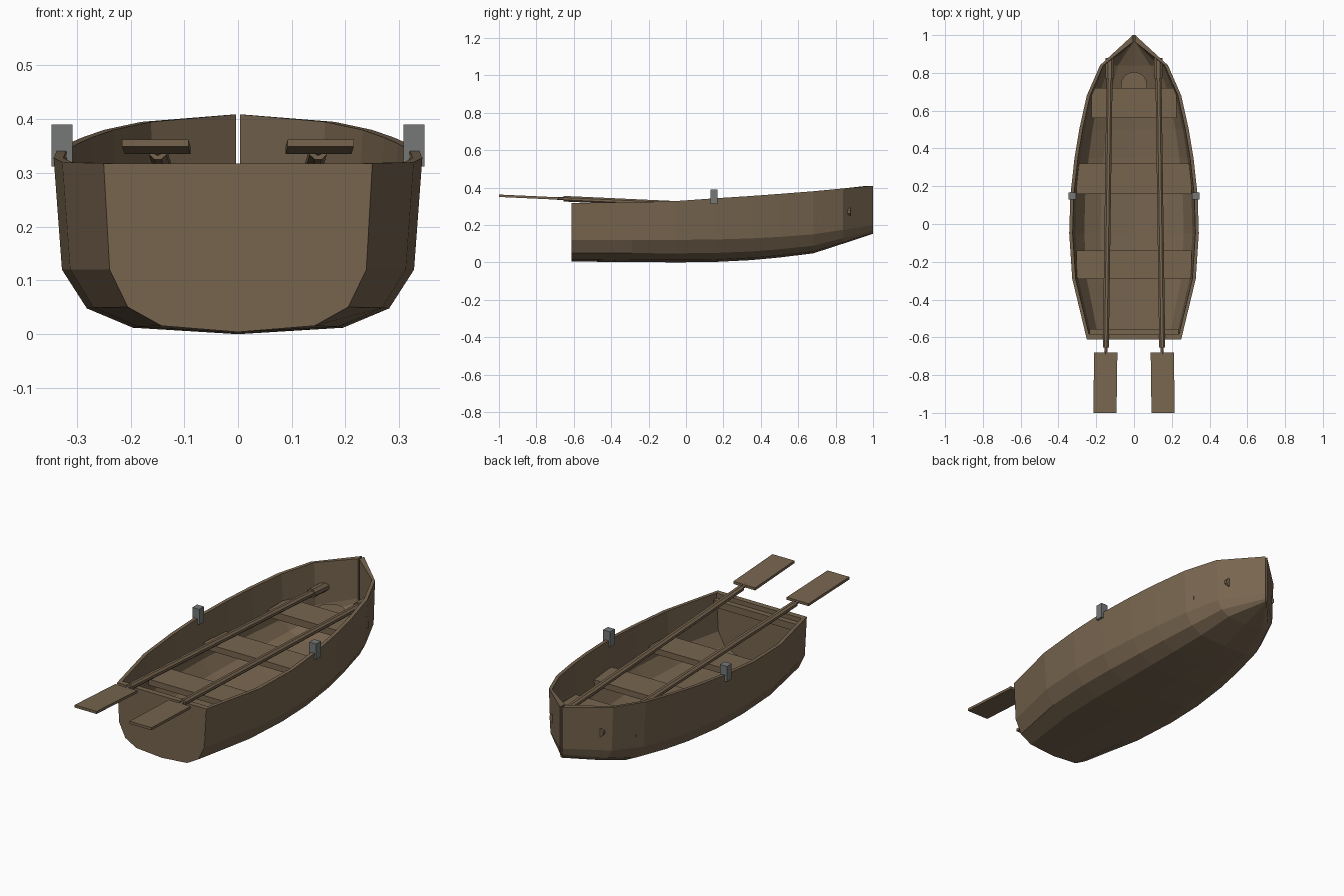
import bpy, bmesh, math
from mathutils import Vector

if "Cube" in bpy.data.objects:
    bpy.data.objects.remove(bpy.data.objects["Cube"])


def material(name, rgb):
    m = bpy.data.materials.new(name)
    m.diffuse_color = (*rgb, 1)
    m.use_nodes = True
    m.node_tree.nodes["Principled BSDF"].inputs["Base Color"].default_value = m.diffuse_color
    return m


WOOD = material("brown wood", (0.185, 0.13, 0.078))
METAL = material("grey metal", (0.18, 0.19, 0.19))


def finish(name, bm, mat):
    bmesh.ops.recalc_face_normals(bm, faces=bm.faces)
    me = bpy.data.meshes.new(name)
    bm.to_mesh(me)
    bm.free()
    me.materials.append(mat)
    ob = bpy.data.objects.new(name, me)
    bpy.context.collection.objects.link(ob)
    return ob


def box(name, lo, hi, mat=WOOD):
    bm = bmesh.new()
    bmesh.ops.create_cube(bm, size=1)
    for v in bm.verts:
        v.co = [(a + b) / 2 + c * (b - a) for a, b, c in zip(lo, hi, v.co)]
    return finish(name, bm, mat)


# Hull stations: y, half beam, sheer z, chine z, keel z
STATIONS = [
    (-0.61, 0.25, 0.318, 0.12, 0.004), (-0.29, 0.327, 0.32, 0.12, 0.002),
    (-0.05, 0.343, 0.328, 0.12, 0.0), (0.15, 0.337, 0.342, 0.122, 0.002),
    (0.35, 0.315, 0.355, 0.128, 0.012), (0.5, 0.29, 0.366, 0.136, 0.026),
    (0.68, 0.25, 0.38, 0.15, 0.048), (0.84, 0.18, 0.395, 0.174, 0.1),
    (1.0, 0.006, 0.409, 0.2, 0.153)]
GAP, THICK = 0.004, 0.018


def half_section(st):
    y, w, sz, cz, kz = st
    prof = [(0, kz), (0.57, kz + 0.1 * (cz - kz)), (0.82, kz + 0.4 * (cz - kz)),
            (0.955, cz), (1, sz)]
    return [(max(w * f, GAP) if f else 0, z) for f, z in prof]


def mirrored(half):
    return [(-x, z) for x, z in reversed(half[1:])] + half


# Hull shell, split by a narrow slit at the stem
bm = bmesh.new()
rings = []
for st in STATIONS:
    outer = half_section(st)
    inner = [(max(x - THICK, GAP) if x else 0, z + t) for (x, z), t in
             zip(outer, (THICK, THICK, 0.015, 0.008, 0))]
    yi = st[0] - (0.035 if st is STATIONS[-1] else 0)
    ring = [bm.verts.new((x, st[0], z)) for x, z in mirrored(outer)]
    ring += [bm.verts.new((x, yi, z)) for x, z in reversed(mirrored(inner))]
    rings.append(ring)
n = len(rings[0])
for a, b in zip(rings, rings[1:]):
    for i in range(n):
        j = (i + 1) % n
        bm.faces.new((a[i], a[j], b[j], b[i]))
for r in (rings[0], rings[-1]):
    for i in range(n // 2 - 1):
        bm.faces.new((r[i], r[i + 1], r[n - 2 - i], r[n - 1 - i]))
finish("hull", bm, WOOD)

# Transom plate and its inner ledge
bm = bmesh.new()
sec = mirrored(half_section(STATIONS[0]))
face = bm.faces.new([bm.verts.new((x * 0.995, -0.611, z)) for x, z in sec])
ext = bmesh.ops.extrude_face_region(bm, geom=[face])["geom"]
for v in ext:
    if isinstance(v, bmesh.types.BMVert):
        v.co.y += 0.028
bmesh.ops.delete(bm, geom=[], context='FACES')
if face.is_valid is False or len([f for f in bm.faces if len(f.verts) == len(sec)]) < 2:
    bm.faces.new([v for v in bm.verts if v.co.y < -0.6])
finish("transom", bm, WOOD)
box("transom_ledge", (-0.235, -0.59, 0.26), (0.235, -0.555, 0.295))

# Seats
box("front_seat", (-0.226, 0.56, 0.21), (0.226, 0.72, 0.245))
box("middle_seat", (-0.305, 0.16, 0.18), (0.305, 0.32, 0.21))
box("rear_seat", (-0.305, -0.29, 0.17), (0.305, -0.14, 0.2))

# Rounded bow step behind the front seat
bm = bmesh.new()
bmesh.ops.create_cone(bm, cap_ends=True, segments=16, radius1=0.07, radius2=0.07, depth=0.03)
bmesh.ops.translate(bm, verts=bm.verts, vec=(0, 0.735, 0.222))
finish("bow_step", bm, WOOD)


def beam(name, a, b, w, h, sides):
    """Straight bar from a to b with a low-sided section."""
    bm = bmesh.new()
    ends = []
    for p in (a, b):
        k = 1 / math.cos(math.pi / sides)
        ends.append([bm.verts.new((p.x + w / 2 * k * math.cos((i + .5) * math.tau / sides), p.y,
                                   p.z + h / 2 * k * math.sin((i + .5) * math.tau / sides)))
                     for i in range(sides)])
    for i in range(sides):
        j = (i + 1) % sides
        bm.faces.new((ends[0][i], ends[0][j], ends[1][j], ends[1][i]))
    for e in ends:
        bm.faces.new(e)
    return finish(name, bm, WOOD)


# Oars and rowlocks on both sides
for s, side in ((-1, "left"), (1, "right")):
    def at(y):
        t = (y + 1) / 1.88
        return Vector((s * (0.154 - 0.026 * t), y, 0.356 - 0.086 * t))
    beam(side + "_oar_shaft", at(-0.655), at(0.8), 0.032, 0.03, 8)
    beam(side + "_oar_handle", at(0.77), at(0.88), 0.044, 0.044, 8)
    beam(side + "_oar_neck", at(-0.69), at(-0.65), 0.016, 0.014, 6)
    beam(side + "_oar_blade", at(-1.0), at(-0.68), 0.123, 0.013, 4)
    x = sorted((s * 0.308, s * 0.347))
    box(side + "_rowlock", (x[0], 0.13, 0.312), (x[1], 0.168, 0.39), METAL)
